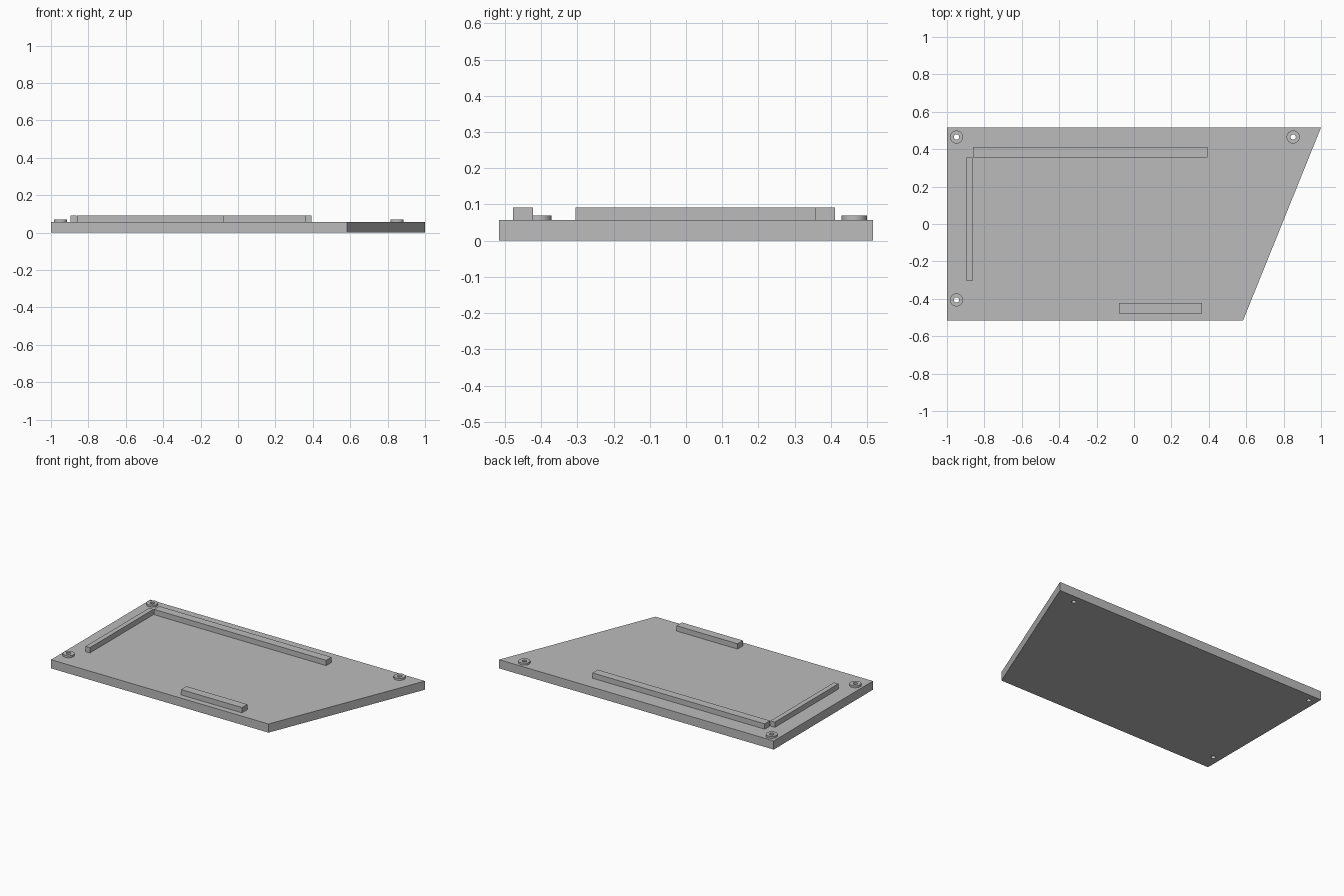
import bpy, bmesh, math

if "Cube" in bpy.data.objects:
    bpy.data.objects.remove(bpy.data.objects["Cube"], do_unlink=True)

grey = bpy.data.materials.new("plain grey")
grey.use_nodes = True
grey.diffuse_color = (0.5, 0.5, 0.5, 1)
grey.node_tree.nodes["Principled BSDF"].inputs["Base Color"].default_value = (0.5, 0.5, 0.5, 1)

PLATE_TOP, RING_TOP, BAR_TOP = 0.057, 0.07, 0.092
RING_RADIUS, HOLE_RADIUS = 0.035, 0.014


def circle(center, radius, sides=32):
    return [(center[0] + radius * math.cos(math.tau * i / sides),
             center[1] + radius * math.sin(math.tau * i / sides)) for i in range(sides)]


def rectangle(x0, x1, y0, y1):
    return [(x0, y0), (x1, y0), (x1, y1), (x0, y1)]


def extrude_loops(name, loops, z0, z1):
    """Solid from an outer loop, with any further loops as holes."""
    bm = bmesh.new()
    for loop in loops:
        verts = [bm.verts.new((x, y, z0)) for x, y in loop]
        for a, b in zip(verts, verts[1:] + verts[:1]):
            bm.edges.new((a, b))
    bmesh.ops.triangle_fill(bm, edges=bm.edges[:], use_beauty=True, normal=(0, 0, 1))
    result = bmesh.ops.extrude_face_region(bm, geom=bm.faces[:], use_keep_orig=True)
    top = [v for v in result["geom"] if isinstance(v, bmesh.types.BMVert)]
    bmesh.ops.translate(bm, verts=top, vec=(0, 0, z1 - z0))
    bmesh.ops.recalc_face_normals(bm, faces=bm.faces[:])
    mesh = bpy.data.meshes.new(name)
    bm.to_mesh(mesh)
    bm.free()
    mesh.materials.append(grey)
    obj = bpy.data.objects.new(name, mesh)
    bpy.context.collection.objects.link(obj)
    bpy.ops.object.select_all(action="DESELECT")
    obj.select_set(True)
    bpy.context.view_layer.objects.active = obj
    bpy.ops.object.shade_smooth_by_angle(angle=math.radians(30))
    return obj


# Base plate with a slanted side and three through holes
mounts = {"back_right": (-0.949, 0.465), "back_left": (0.851, 0.465), "front_right": (-0.949, -0.406)}
outline = [(-1, -0.516), (0.583, -0.516), (1, 0.516), (-1, 0.516)]
extrude_loops("base_plate", [outline] + [circle(c, HOLE_RADIUS) for c in mounts.values()], 0, PLATE_TOP)

# Raised collars around the holes
for place, center in mounts.items():
    extrude_loops(place + "_collar", [circle(center, RING_RADIUS), circle(center, HOLE_RADIUS)],
                  PLATE_TOP, RING_TOP)

# Raised guide bars
bars = {
    "back_bar": (-0.861, 0.393, 0.356, 0.411),
    "right_bar": (-0.896, -0.864, -0.305, 0.356),
    "front_bar": (-0.08, 0.364, -0.478, -0.422),
}
for name, extent in bars.items():
    extrude_loops(name, [rectangle(*extent)], PLATE_TOP, BAR_TOP)
